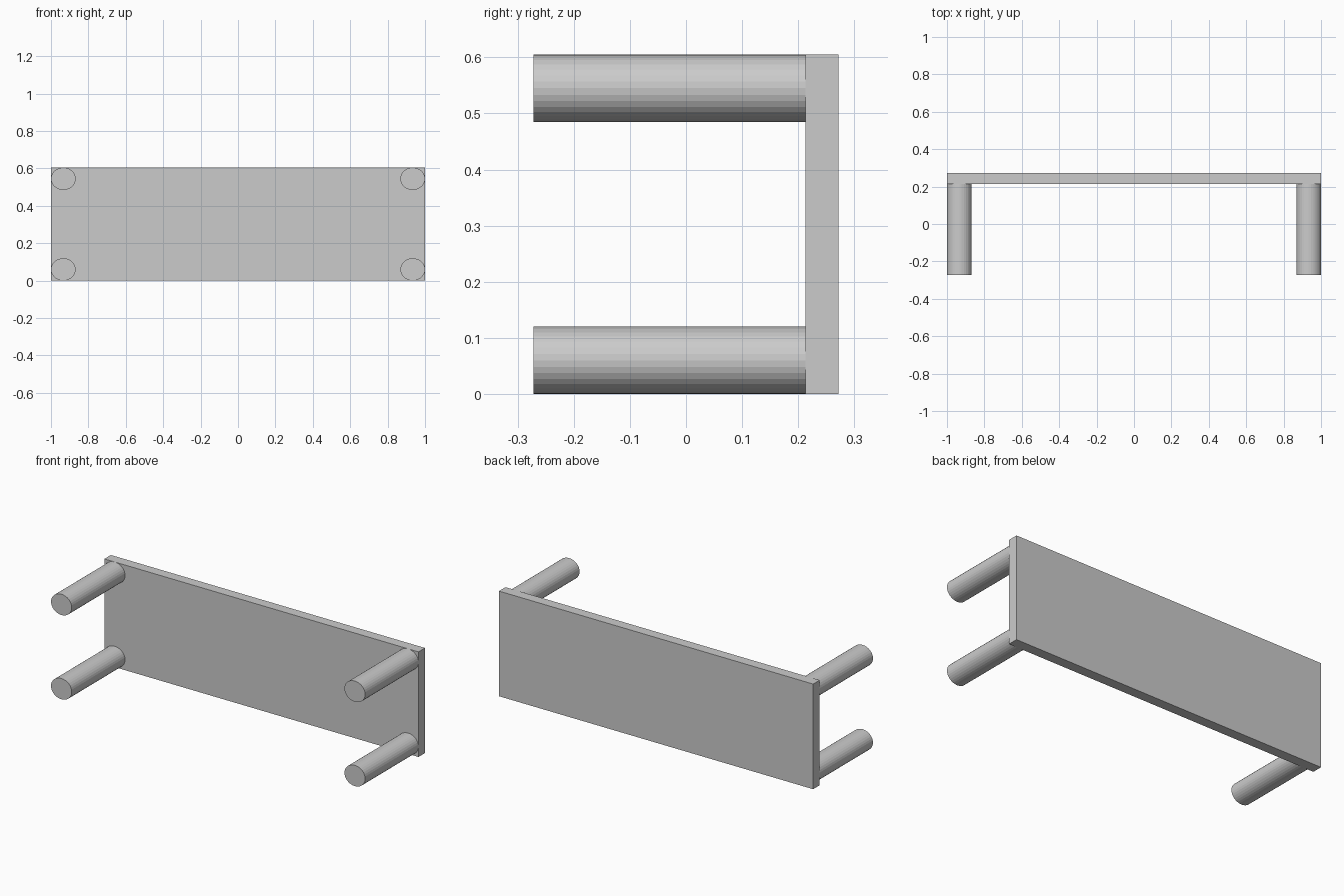
import bpy
import math

if "Cube" in bpy.data.objects:
    bpy.data.objects.remove(bpy.data.objects["Cube"])

TOP_Z = 0.605            # panel height
Y_FRONT, Y_JOIN, Y_BACK = -0.272, 0.213, 0.272
RX, RZ = 0.066, 0.06     # slightly oval leg radii


def apply_transform(obj):
    bpy.ops.object.transform_apply(location=False, rotation=True, scale=True)
    return obj


# Upright table-top panel
bpy.ops.mesh.primitive_cube_add(size=1, location=(0, (Y_JOIN + Y_BACK) / 2, TOP_Z / 2))
panel = bpy.context.object
panel.name = "top_panel"
panel.scale = (2, Y_BACK - Y_JOIN, TOP_Z)
apply_transform(panel)


# Oval leg pointing towards the front, slightly sunk into the panel
def add_leg(name, x, z):
    y_end = Y_JOIN + 0.005
    bpy.ops.mesh.primitive_cylinder_add(
        vertices=32, radius=1, depth=y_end - Y_FRONT,
        location=(x, (Y_FRONT + y_end) / 2, z), rotation=(math.pi / 2, 0, 0))
    leg = bpy.context.object
    leg.name = name
    leg.scale = (RX, RZ, 1)
    apply_transform(leg)


# One leg in each corner, flush with the panel edges
for side, x in (("left", -1 + RX), ("right", 1 - RX)):
    for level, z in (("lower", RZ), ("upper", TOP_Z - RZ)):
        add_leg(f"{level}_{side}_leg", x, z)
